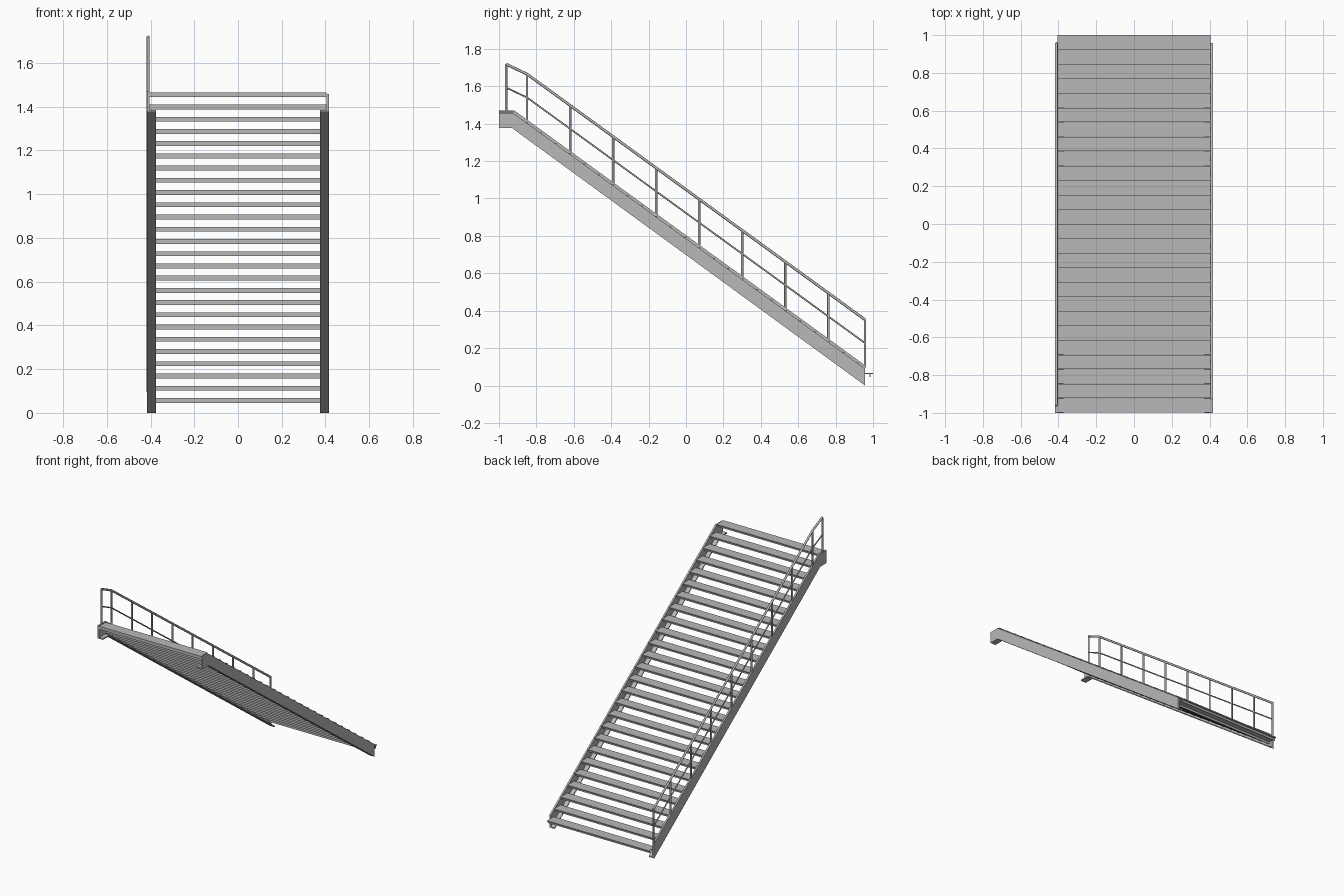
import bpy, bmesh

if "Cube" in bpy.data.objects:
    bpy.data.objects.remove(bpy.data.objects["Cube"])

steel = bpy.data.materials.new("galvanised grey")
steel.diffuse_color = (0.48, 0.48, 0.48, 1)
steel.use_nodes = True
steel.node_tree.nodes["Principled BSDF"].inputs["Base Color"].default_value = steel.diffuse_color

STEPS = 26
RUN = 2.0 / STEPS
RISE = 0.0559
SLOPE = RISE / RUN
FIRST_Z = 0.068


def extrude_profile(name, pts, x0, x1):
    """Extrude a closed (y, z) outline along x."""
    bm = bmesh.new()
    face = bm.faces.new([bm.verts.new((x0, y, z)) for y, z in pts])
    out = bmesh.ops.extrude_face_region(bm, geom=[face])
    verts = [g for g in out["geom"] if isinstance(g, bmesh.types.BMVert)]
    bmesh.ops.translate(bm, verts=verts, vec=(x1 - x0, 0, 0))
    bmesh.ops.recalc_face_normals(bm, faces=bm.faces)
    mesh = bpy.data.meshes.new(name)
    bm.to_mesh(mesh)
    bm.free()
    ob = bpy.data.objects.new(name, mesh)
    mesh.materials.append(steel)
    bpy.context.collection.objects.link(ob)
    return ob


def tube(name, pts, radius):
    """Round bar along a polyline."""
    cu = bpy.data.curves.new(name, "CURVE")
    cu.dimensions = "3D"
    cu.bevel_depth = radius
    cu.bevel_resolution = 2
    cu.use_fill_caps = True
    sp = cu.splines.new("POLY")
    sp.points.add(len(pts) - 1)
    for p, co in zip(sp.points, pts):
        p.co = (*co, 1)
    cu.materials.append(steel)
    ob = bpy.data.objects.new(name, cu)
    bpy.context.collection.objects.link(ob)
    return ob


# Treads: folded plates with a lip under each long edge
for i in range(STEPS):
    y, z = 1 - RUN * i, FIRST_Z + RISE * i
    b = y - RUN + 0.0008
    t, lip = 0.007, 0.022
    extrude_profile("tread", [
        (y, z), (b, z), (b, z - lip), (b + 0.005, z - lip), (b + 0.005, z - t),
        (y - 0.018, z - t), (y - 0.018, z - lip), (y - 0.013, z - lip),
        (y - 0.013, z - t), (y, z - t)], -0.405, 0.405)

# Stringers: outer web plate with an inward bottom flange and a level top end
FOOT_Y, KNEE_Y = 0.957, -0.93
knee_z = SLOPE * (FOOT_Y - KNEE_Y) + 0.005
under = [(FOOT_Y, 0.0), (KNEE_Y, knee_z), (-1.0, knee_z)]
for side, name, foot_top, end_top in ((1, "right", 0.09, 1.458), (-1, "left", 0.108, 1.470)):
    top_y = FOOT_Y - (end_top - foot_top) / SLOPE
    web = under + [(-1.0, end_top), (top_y, end_top), (FOOT_Y, foot_top)]
    extrude_profile(name + "_stringer_web", web, side * 0.405, side * 0.417)
    flange = under + [(y, z + 0.009) for y, z in reversed(under)]
    extrude_profile(name + "_stringer_flange", flange, side * 0.374, side * 0.406)

# Railing on the left side
RAIL_X = -0.411
TOP = [(-0.962, 1.718), (-0.85, 1.665), (0.957, 0.352)]


def rail_z(y):
    (y0, z0), (y1, z1) = TOP[:2] if y < TOP[1][0] else TOP[1:]
    return z0 + (z1 - z0) * (y - y0) / (y1 - y0)


tube("handrail", [(RAIL_X, y, z) for y, z in TOP], 0.0075)
tube("mid_rail", [(RAIL_X, y, z - 0.125) for y, z in TOP], 0.0045)
post_ys = [-0.962] + [-0.85 + 0.2301 * k for k in range(8)] + [0.957]
for y in post_ys:
    base = min(1.455, 0.095 + SLOPE * (FOOT_Y - y))
    tube("railing_post", [(RAIL_X, y, base), (RAIL_X, y, rail_z(y))], 0.0065)
